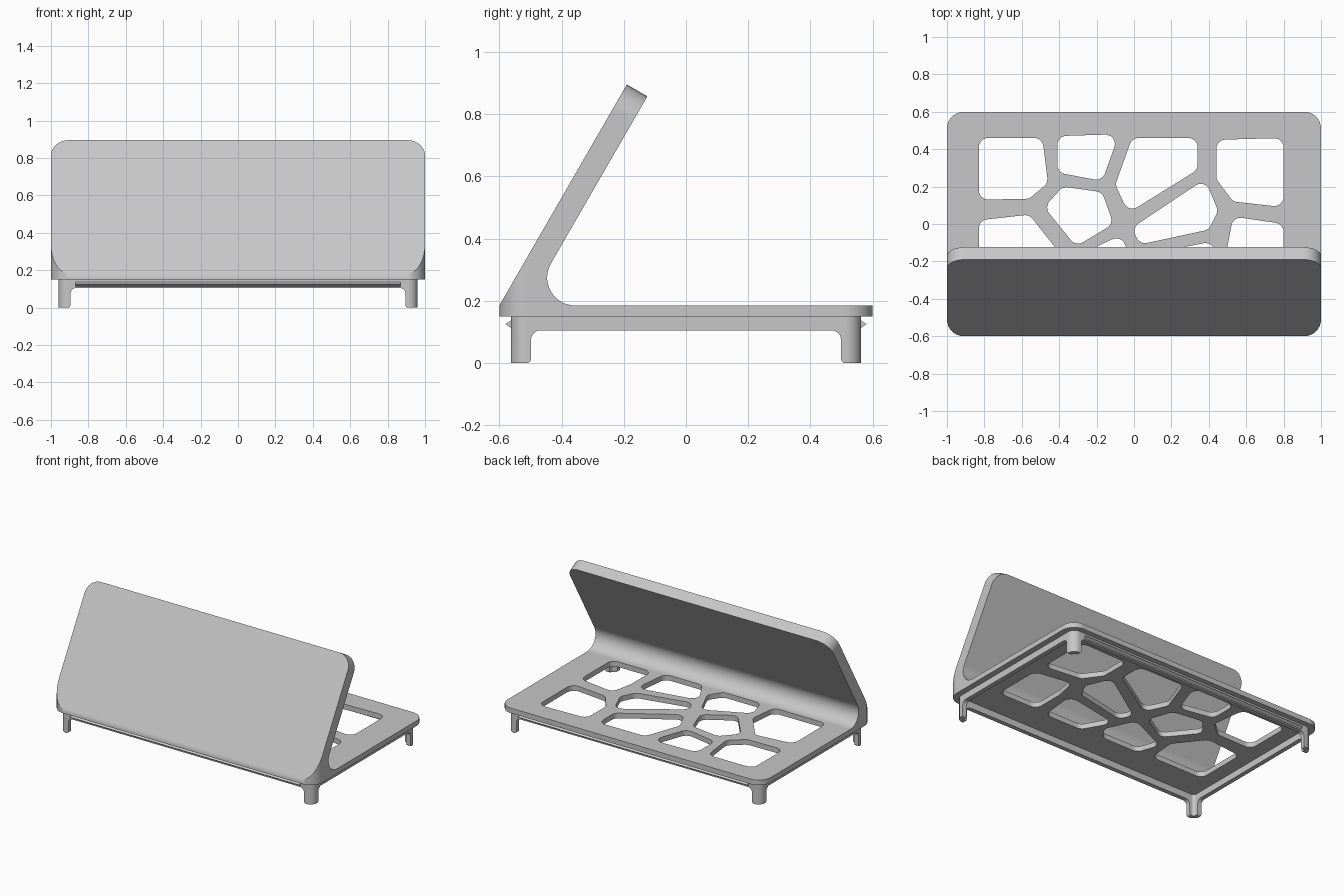
import bpy, bmesh, math
from mathutils import Vector

if "Cube" in bpy.data.objects:
    bpy.data.objects.remove(bpy.data.objects["Cube"], do_unlink=True)

# Single material
grey = bpy.data.materials.new("light_grey")
grey.use_nodes = True
colour = (0.57, 0.57, 0.57, 1)
grey.diffuse_color = colour
for node in grey.node_tree.nodes:
    if node.type == 'BSDF_PRINCIPLED':
        node.inputs["Base Color"].default_value = colour


def rounded(points, radii, segments=8):
    """Replace polygon corners with tangent arcs."""
    points = [Vector(p) for p in points]
    count = len(points)
    if not isinstance(radii, (list, tuple)):
        radii = [radii] * count
    result = []
    for i, corner in enumerate(points):
        radius = radii[i]
        if radius == 0:
            result.append(corner)
            continue
        to_prev = points[i - 1] - corner
        to_next = points[(i + 1) % count] - corner
        half = to_prev.angle(to_next) / 2
        reach = radius / math.tan(half)
        limit = 0.48 * min(to_prev.length, to_next.length)
        if reach > limit:
            reach = limit
            radius = reach * math.tan(half)
        bisector = (to_prev.normalized() + to_next.normalized()).normalized()
        centre = corner + bisector * radius / math.sin(half)
        start = corner + to_prev.normalized() * reach - centre
        end = corner + to_next.normalized() * reach - centre
        first = math.atan2(start.y, start.x)
        sweep = math.atan2(end.y, end.x) - first
        sweep = (sweep + math.pi) % math.tau - math.pi
        for k in range(segments + 1):
            angle = first + sweep * k / segments
            result.append(centre + radius * Vector((math.cos(angle), math.sin(angle))))
    return result


def rectangle(half_x, half_y):
    return [(-half_x, -half_y), (half_x, -half_y), (half_x, half_y), (-half_x, half_y)]


def prism(name, outline, low, high, place):
    """Extrude an outline; place maps (u, v, depth) to a position."""
    bm = bmesh.new()
    rings = [[bm.verts.new(place(p[0], p[1], w)) for p in outline] for w in (low, high)]
    bm.faces.new(rings[0])
    bm.faces.new(rings[1])
    count = len(outline)
    for i in range(count):
        j = (i + 1) % count
        bm.faces.new((rings[0][i], rings[0][j], rings[1][j], rings[1][i]))
    bmesh.ops.recalc_face_normals(bm, faces=bm.faces)
    mesh = bpy.data.meshes.new(name)
    bm.to_mesh(mesh)
    bm.free()
    mesh.materials.append(grey)
    obj = bpy.data.objects.new(name, mesh)
    bpy.context.collection.objects.link(obj)
    return obj


def activate(obj):
    bpy.ops.object.select_all(action='DESELECT')
    obj.select_set(True)
    bpy.context.view_layer.objects.active = obj


def combine(obj, cutter, operation):
    activate(obj)
    mod = obj.modifiers.new("cut", 'BOOLEAN')
    mod.operation = operation
    mod.solver = 'EXACT'
    mod.object = cutter
    bpy.ops.object.modifier_apply(modifier=mod.name)
    bpy.data.objects.remove(cutter, do_unlink=True)


def finish(obj):
    activate(obj)
    bpy.ops.object.shade_smooth_by_angle(angle=math.radians(30))
    mod = obj.modifiers.new("normals", 'WEIGHTED_NORMAL')
    mod.keep_sharp = True


# Placement rules for outlines
def along_x(u, v, w): return (w, u, v)
def along_y(u, v, w): return (u, w, v)
def along_z(u, v, w): return (u, v, w)


def along_lean(u, v, w):
    s, c = math.sin(math.pi / 3), math.cos(math.pi / 3)
    return (u, -0.6 + v * c + w * s, 0.185 + v * s - w * c)


# Body: base plate and leaning panel joined by a fillet
side = [(-0.62, 0.15), (0.65, 0.15), (0.65, 0.185), (-0.512, 0.185), (0.016, 1.1), (-0.072, 1.1)]
body = prism("stand_body", rounded(side, [0, 0, 0, 0.09, 0, 0], 14), -1.1, 1.1, along_x)

# Rounded corners in plan and on the panel top
plan = prism("plan_cutter", rounded(rectangle(1, 0.6), 0.09), -1, 2, along_z)
combine(body, plan, 'INTERSECT')
face = [(-1.0003, -1), (1.0003, -1), (1.0003, 0.82), (-1.0003, 0.82)]
panel = prism("panel_cutter", rounded(face, [0, 0, 0.095, 0.095]), -1, 2, along_lean)
combine(body, panel, 'INTERSECT')

# Cellular openings through the base plate
openings = [
    [(-.83, .46), (-.49, .46), (-.46, .22), (-.56, .135), (-.83, .13)],
    [(-.41, .47), (-.08, .48), (-.17, .23), (-.41, .275)],
    [(-.01, .46), (.34, .46), (.34, .29), (-.03, .06), (-.1, .21)],
    [(.44, .45), (.8, .46), (.8, .09), (.53, .12), (.44, .24)],
    [(-.38, .2), (-.17, .17), (-.11, 0), (-.31, -.12), (-.48, .09)],
    [(.38, .24), (.45, .07), (.4, -.03), (.03, -.11), (-.01, -.02)],
    [(-.83, .02), (-.56, .05), (-.41, -.14), (-.43, -.34), (-.83, -.34)],
    [(.53, .04), (.8, 0), (.8, -.34), (.5, -.34), (.5, -.12)],
    [(-.07, -.06), (.02, -.26), (-.04, -.35), (-.32, -.35), (-.37, -.2)],
    [(.44, -.09), (.41, -.36), (.13, -.36), (.02, -.17)],
]
for outline in openings:
    hole = prism("opening_cutter", rounded(outline, 0.05, 6), 0.1, 0.22, along_z)
    combine(body, hole, 'DIFFERENCE')
finish(body)

# Frame: thin wall under the plate, cut away to leave corner legs
frame = prism("frame_with_legs", rounded(rectangle(0.96, 0.563), 0.05), -0.02, 0.155, along_z)
inside = prism("inside_cutter", rounded(rectangle(0.93, 0.533), 0.02), -1, 1, along_z)
combine(frame, inside, 'DIFFERENCE')
for half, place in ((0.498, along_x), (0.895, along_y)):
    right = [(half, 0.105), (half, 0), (1.3, 0), (1.3, -0.1)]
    left = [(-u, v) for u, v in reversed(right)]
    radii = [0.03, 0.015, 0, 0]
    notch = prism("notch_cutter", rounded(right + left, radii + radii[::-1]), -2, 2, place)
    combine(frame, notch, 'DIFFERENCE')
finish(frame)

# Snap ridges on the front and back walls
for name, sign in (("front_ridge", -1), ("back_ridge", 1)):
    triangle = [(sign * 0.555, 0.108), (sign * 0.58, 0.125), (sign * 0.555, 0.142)]
    prism(name, triangle, -0.87, 0.87, along_x)
